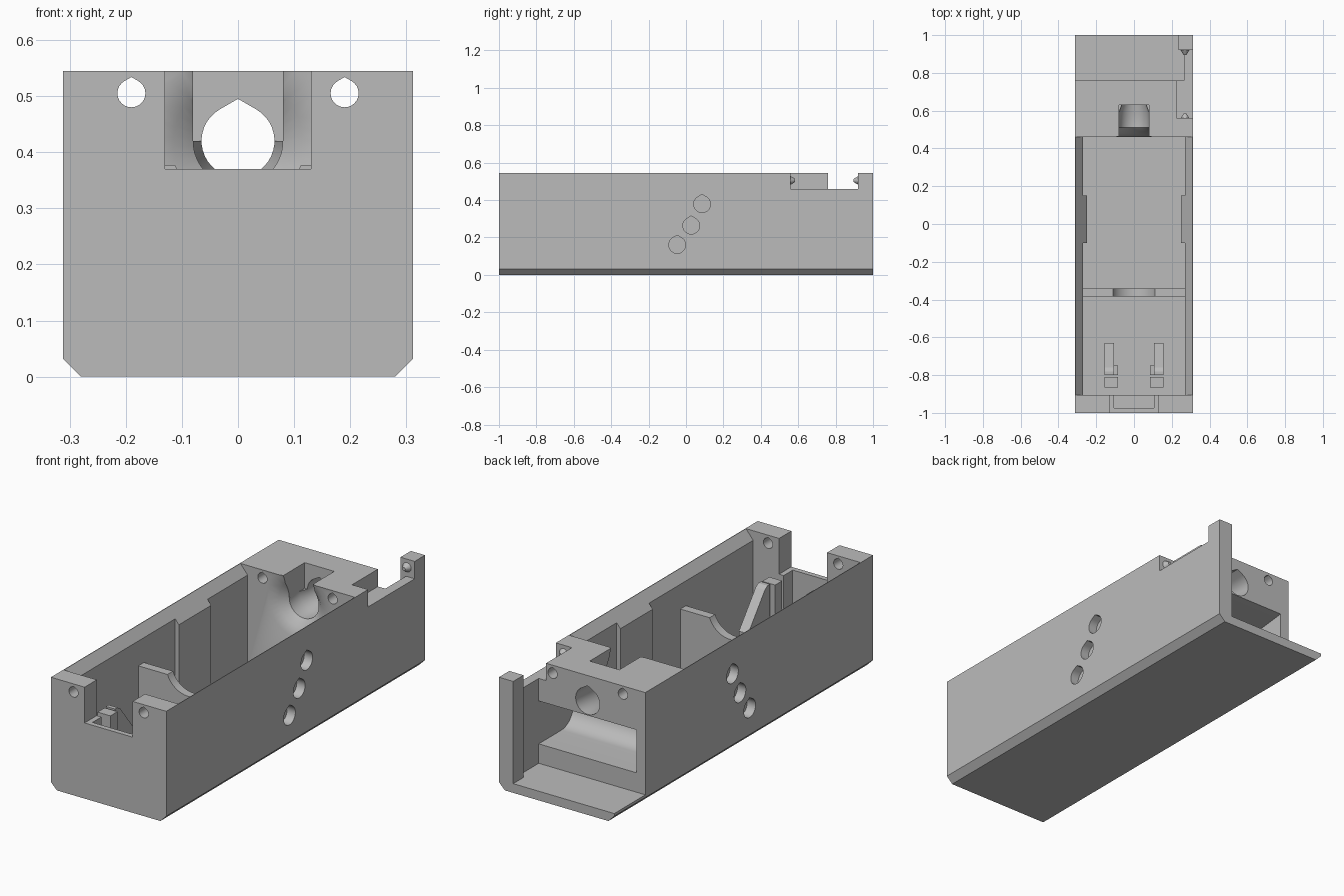
import bpy, bmesh, math
from mathutils import Vector

if "Cube" in bpy.data.objects:
    bpy.data.objects.remove(bpy.data.objects["Cube"], do_unlink=True)

grey = bpy.data.materials.new("plain grey")
grey.use_nodes = True
colour = (0.5, 0.5, 0.5, 1)
grey.diffuse_color = colour
grey.node_tree.nodes["Principled BSDF"].inputs["Base Color"].default_value = colour


def place(axis, a, b, t):
    """Profile point (a, b) at distance t along the axis."""
    return Vector((t, a, b)) if axis == "x" else Vector((a, t, b))


def loft(name, axis, sections):
    """Closed solid through a list of (distance, profile points)."""
    bm = bmesh.new()
    rings = [[bm.verts.new(place(axis, a, b, t)) for a, b in pts] for t, pts in sections]
    n = len(rings[0])
    for r, s in zip(rings, rings[1:]):
        for i in range(n):
            j = (i + 1) % n
            bm.faces.new((r[i], r[j], s[j], s[i]))
    bm.faces.new(rings[0])
    bm.faces.new(rings[-1])
    bmesh.ops.recalc_face_normals(bm, faces=bm.faces)
    mesh = bpy.data.meshes.new(name)
    bm.to_mesh(mesh)
    bm.free()
    mesh.materials.append(grey)
    ob = bpy.data.objects.new(name, mesh)
    bpy.context.collection.objects.link(ob)
    return ob


def prism(name, axis, pts, lo, hi):
    return loft(name, axis, [(lo, pts), (hi, pts)])


def box(name, x0, x1, y0, y1, z0, z1):
    return prism(name, "y", [(x0, z0), (x1, z0), (x1, z1), (x0, z1)], y0, y1)


def arc(cx, cz, r, start, end, n):
    angles = [math.radians(start + (end - start) * i / n) for i in range(n + 1)]
    return [(cx + r * math.cos(a), cz + r * math.sin(a)) for a in angles]


def teardrop(cx, cz, r, n=32):
    """Circle with a shallow point on top."""
    return arc(cx, cz, r, 120, 420, n) + [(cx, cz + r * 1.155)]


def cut(target, cutter):
    cutter.hide_render = True
    mod = target.modifiers.new("cut", "BOOLEAN")
    mod.operation = "DIFFERENCE"
    mod.solver = "EXACT"
    mod.object = cutter
    bpy.context.view_layer.objects.active = target
    bpy.ops.object.modifier_apply(modifier=mod.name)
    bpy.data.objects.remove(cutter, do_unlink=True)


W, H, FLOOR = 0.312, 0.545, 0.045
BORE_Z = 0.42

# Housing with chamfered lower edges
housing = prism("housing", "y", [(-0.28, 0), (0.28, 0), (W, 0.032), (W, H),
                                 (-W, H), (-W, 0.032)], -1, 1)


# Main cavity: sloping wall tops, thicker walls in the middle
def cavity(half, y0, y1):
    low = H - 1.2 * (0.309 - half)
    right = [(half, FLOOR), (half, low), (0.309, H), (0.309, 0.6)]
    cut(housing, prism("cavity", "y", right + [(-x, z) for x, z in reversed(right)], y0, y1))


cavity(0.27, -0.905, -0.1)
cavity(0.25, -0.11, 0.16)
cavity(0.27, 0.15, 0.46)

# Open rear shelf, leaving a side wall and a corner post
cut(housing, box("shelf", -0.4, 0.235, 0.76, 1.1, FLOOR, 0.7))
cut(housing, box("shelf_side", 0.2, 0.265, 0.76, 0.92, FLOOR, 0.7))
cut(housing, box("latch_notch", 0.225, 0.4, 0.56, 0.92, 0.46, 0.7))

# Front notch and the slot behind the thin front lip
cut(housing, box("front_notch", -0.13, 0.13, -1.1, -0.85, 0.37, 0.7))
cut(housing, box("lip_slot", -0.105, 0.105, -0.975, -0.85, 0.1, 0.5))

# Stepped bore through the rear block, opened at the top by a slot
bore = [(0.45, 0.165), (0.46, 0.16), (0.48, 0.115), (0.51, 0.08),
        (0.59, 0.08), (0.63, 0.065), (0.85, 0.065)]
cut(housing, loft("bore", "y", [(y, teardrop(0, BORE_Z, r)) for y, r in bore]))
cut(housing, box("bore_slot", -0.08, 0.08, 0.44, 0.63, BORE_Z, 0.7))

# Round-backed pocket in the rear block
pocket = arc(0.585, 0.235, 0.095, 90, 270, 24) + [(0.8, 0.14), (0.8, 0.354), (0.76, 0.35)]
cut(housing, prism("rear_pocket", "x", pocket, -0.265, 0.265))

# Lid pin holes, front and rear
for x in (-0.19, 0.19):
    cut(housing, prism("pin_hole", "y", teardrop(x, 0.505, 0.025, 20), -1.1, 0.85))

# Blind side holes
for y, z in ((-0.047, 0.16), (0.028, 0.263), (0.086, 0.378)):
    for lo, hi in ((-0.4, -0.267), (0.267, 0.4)):
        cut(housing, prism("side_hole", "x", teardrop(y, z, 0.045, 24), lo, hi))

# Latch bumps on the post and the block
for name, y, d in (("post_bump", 0.92, -1), ("block_bump", 0.56, 1)):
    loft(name, "y", [(y - d * 0.005, arc(0.27, 0.505, 0.026, 0, 345, 23)),
                     (y + d * 0.024, arc(0.27, 0.505, 0.008, 0, 345, 23))])

# Divider with a round cradle
cradle = arc(0, BORE_Z, 0.12, 201, 339, 24)
prism("divider", "y", [(-0.272, 0.04), (-0.272, 0.377)] + cradle
      + [(0.272, 0.377), (0.272, 0.04)], -0.385, -0.342)

# Front clips: sloping rib, stop plate and inner tooth on each side
rib = [(-0.63, 0.04), (-0.63, 0.19), (-0.76, 0.355), (-0.78, 0.368), (-0.8, 0.368), (-0.8, 0.04)]
for side, s in (("left", 1), ("right", -1)):
    prism(side + "_clip_rib", "x", rib, s * 0.105, s * 0.155)
    box(side + "_clip_plate", s * 0.085, s * 0.155, -0.865, -0.81, 0.04, 0.365)
    box(side + "_clip_tooth", s * 0.085, s * 0.106, -0.8, -0.75, 0.04, 0.2)

# Smooth the round surfaces, keep the edges crisp
bpy.ops.object.select_all(action="DESELECT")
for name in ("housing", "divider", "post_bump", "block_bump"):
    bpy.data.objects[name].select_set(True)
bpy.context.view_layer.objects.active = housing
bpy.ops.object.shade_smooth_by_angle(angle=math.radians(25))
